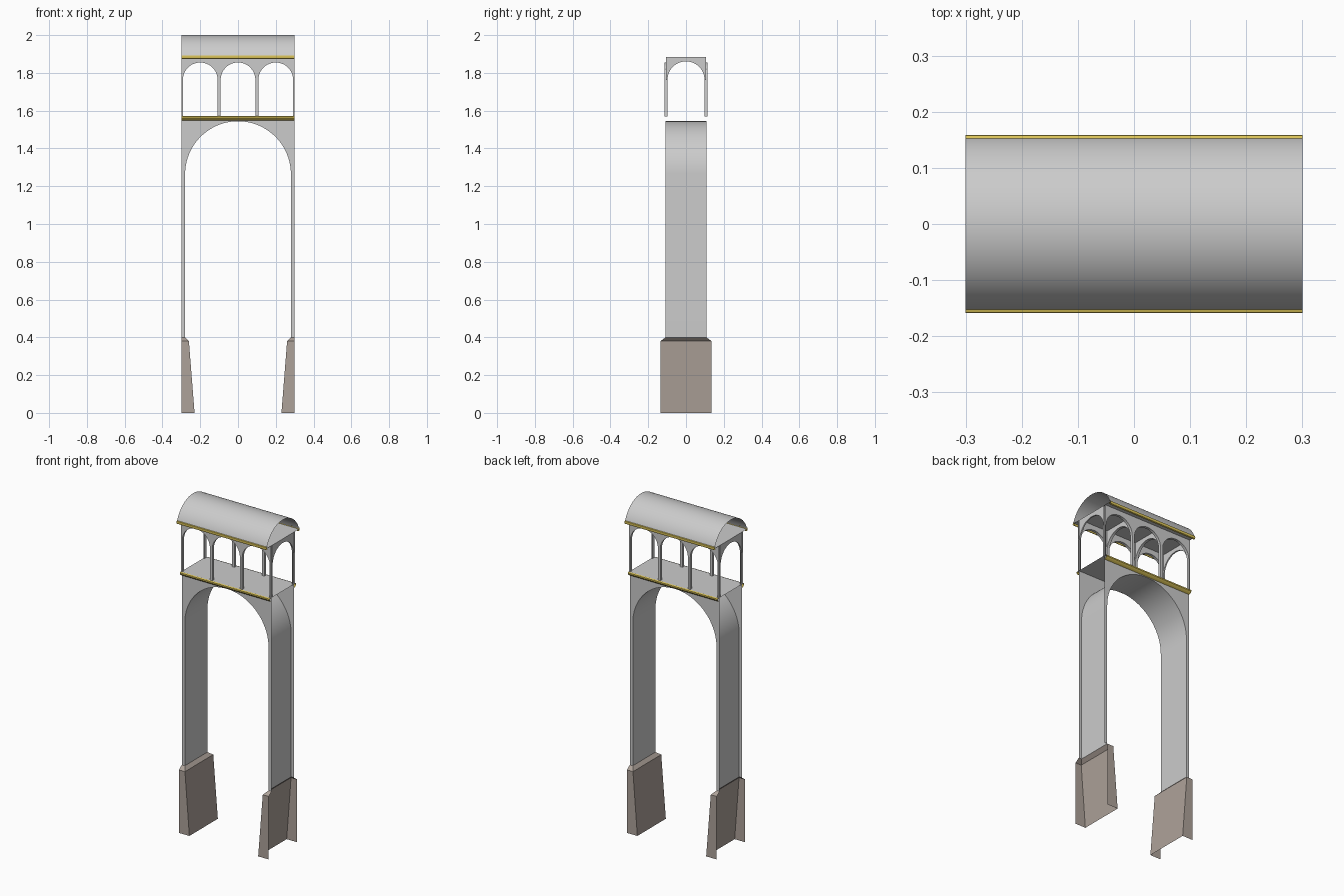
import bpy, bmesh, math

if "Cube" in bpy.data.objects:
    bpy.data.objects.remove(bpy.data.objects["Cube"])


def material(name, rgb):
    m = bpy.data.materials.new(name)
    m.diffuse_color = (*rgb, 1)
    m.use_nodes = True
    m.node_tree.nodes["Principled BSDF"].inputs["Base Color"].default_value = m.diffuse_color
    return m


stone = material("brown_stone", (0.42, 0.36, 0.32))
gold = material("gold", (0.72, 0.56, 0.10))


def build(name, polys, mat=None):
    """Mesh object from a list of polygons, welded and smoothed by angle."""
    bm = bmesh.new()
    for poly in polys:
        bm.faces.new([bm.verts.new(p) for p in poly])
    bmesh.ops.remove_doubles(bm, verts=bm.verts, dist=1e-5)
    bmesh.ops.recalc_face_normals(bm, faces=bm.faces)
    me = bpy.data.meshes.new(name)
    bm.to_mesh(me)
    bm.free()
    ob = bpy.data.objects.new(name, me)
    bpy.context.collection.objects.link(ob)
    if mat:
        me.materials.append(mat)
    bpy.ops.object.select_all(action='DESELECT')
    ob.select_set(True)
    bpy.context.view_layer.objects.active = ob
    bpy.ops.object.shade_smooth_by_angle(angle=math.radians(35))
    return ob


def sweep_x(name, path, mat=None):
    """Sweep a (y, z) path along the full length of the segment."""
    return build(name, [[(-L, *a), (L, *a), (L, *b), (-L, *b)]
                        for a, b in zip(path, path[1:])], mat)


def arch(half, r, z0, spring, top, d0, d1, place, n=24):
    """Arched wall: two faces at depths d0 and d1 plus the inner arch lining."""
    arc = [(-r * math.cos(math.pi * i / n), spring + r * math.sin(math.pi * i / n))
           for i in range(n + 1)]
    polys = []
    for d in (d0, d1):
        for a, b in zip(arc, arc[1:]):
            polys.append([place(a[0], d, a[1]), place(b[0], d, b[1]),
                          place(b[0], d, top), place(a[0], d, top)])
        if half > r:
            for s in (-1, 1):
                cols = [z0, spring, top] if z0 < spring else [spring, top]
                for lo, hi in zip(cols, cols[1:]):
                    polys.append([place(s * r, d, lo), place(s * half, d, lo),
                                  place(s * half, d, hi), place(s * r, d, hi)])
    lining = arc if z0 >= spring else [(-r, z0)] + arc + [(r, z0)]
    for a, b in zip(lining, lining[1:]):
        polys.append([place(a[0], d0, a[1]), place(b[0], d0, b[1]),
                      place(b[0], d1, b[1]), place(a[0], d1, a[1])])
    return polys


L = 0.30       # half length of the segment
DECK = 1.57    # walkway height
CEIL = 1.885   # top of the arcade

# Tapered stone pier bases, open on the outer ends
for s, side in ((-1, "left"), (1, "right")):
    rings = [[(s * L, -y, z), (s * x, -y, z), (s * x, y, z), (s * L, y, z)]
             for x, y, z in ((0.23, 0.136, 0), (0.26, 0.135, 0.38), (0.28, 0.108, 0.40))]
    build(side + "_pier_base",
          [[a[i], a[i + 1], b[i + 1], b[i]]
           for a, b in zip(rings, rings[1:]) for i in range(3)], stone)

# Tall main arch
build("main_arch", arch(L, 0.28, 0.40, 1.264, DECK, -0.108, 0.108,
                        lambda u, d, z: (u, d, z), 40))

# Walkway deck and ceiling under the roof
sweep_x("deck", [(-0.122, DECK), (0.122, DECK)])
sweep_x("ceiling", [(-0.153, CEIL), (0.153, CEIL)])

# Arcades along both sides, three bays each
for s, side in ((-1, "front"), (1, "back")):
    polys = []
    for cx in (-0.2, 0, 0.2):
        polys += arch(0.1, 0.092, DECK, 1.763, CEIL, s * 0.114, s * 0.098,
                      lambda u, d, z, cx=cx: (cx + u, d, z))
    build(side + "_arcade", polys)

# Cross arches tying the arcades together at each pillar line
for i, (x0, x1) in enumerate(((-0.3, -0.292), (-0.108, -0.092),
                              (0.092, 0.108), (0.292, 0.3))):
    build(f"cross_arch_{i + 1}",
          arch(0.106, 0.098, 1.763, 1.763, CEIL, x0, x1, lambda u, d, z: (d, u, z)))

# Barrel roof
half, eave = 0.154, 1.888
rise = 2.0 - eave
R = (half ** 2 + rise ** 2) / (2 * rise)
ang = math.asin(half / R)
sweep_x("roof", [(R * math.sin(ang * t / 16), 2.0 - R + R * math.cos(ang * t / 16))
                 for t in range(-16, 17)])

# Gold mouldings at the deck and the eaves
for s, side in ((-1, "front"), (1, "back")):
    sweep_x(side + "_deck_trim",
            [(s * y, z) for y, z in ((0.108, 1.547), (0.120, 1.552), (0.126, 1.560),
                                     (0.126, 1.568), (0.120, 1.572))], gold)
    sweep_x(side + "_eave_trim",
            [(s * y, z) for y, z in ((0.148, 1.884), (0.150, 1.873), (0.157, 1.876), (0.159, 1.883),
                                     (0.158, 1.891), (0.152, 1.893))], gold)
